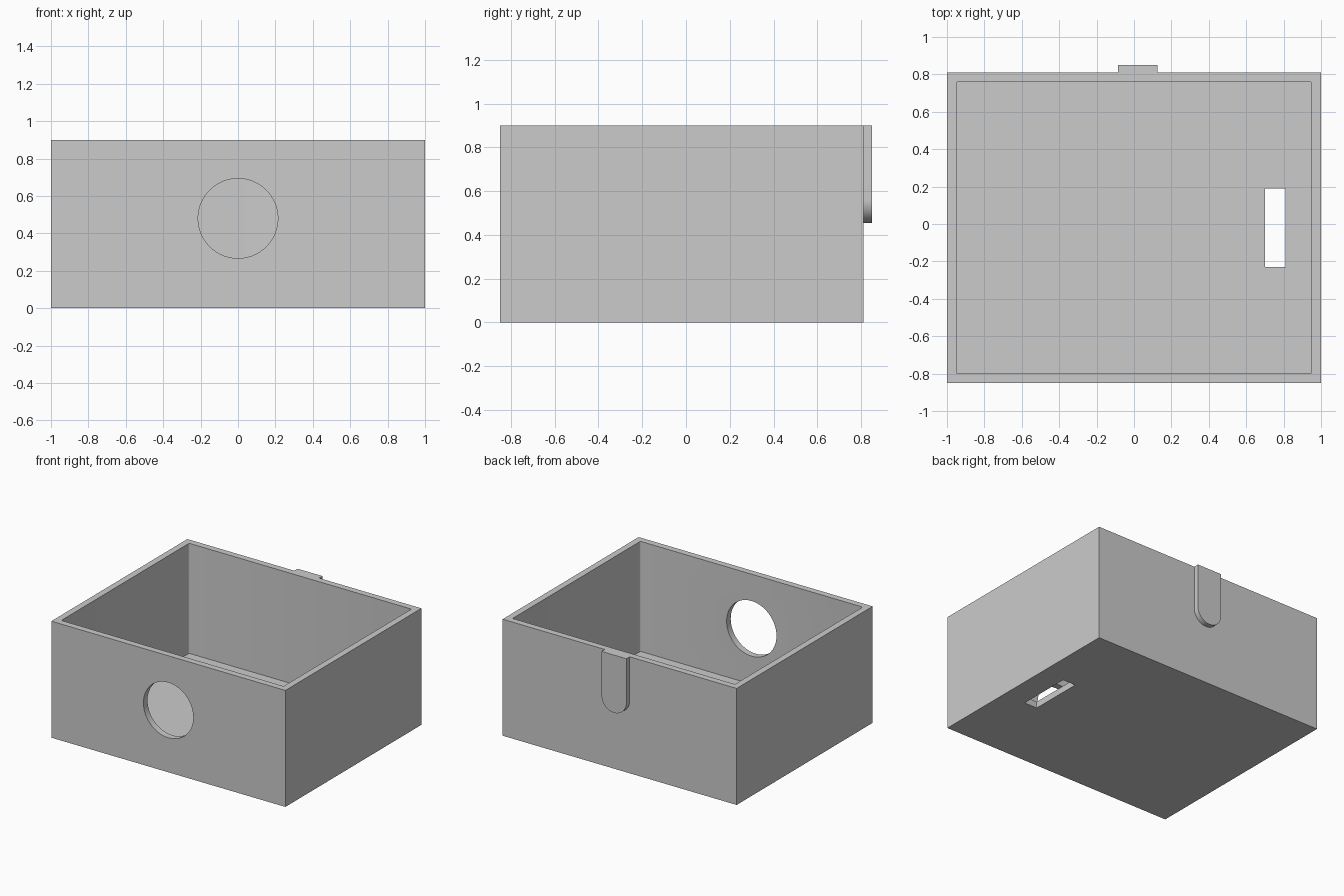
import bpy, math
from mathutils import Matrix

default = bpy.data.objects.get("Cube")
if default:
    bpy.data.objects.remove(default, do_unlink=True)

grey = bpy.data.materials.new("light grey plastic")
grey.use_nodes = True
colour = (0.6, 0.6, 0.6, 1)
grey.diffuse_color = colour
grey.node_tree.nodes["Principled BSDF"].inputs["Base Color"].default_value = colour

WALL, HEIGHT = 0.05, 0.9
FRONT, BACK = -0.85, 0.81


def block(name, low, high):
    """Axis-aligned block between two opposite corners."""
    bpy.ops.mesh.primitive_cube_add(size=1)
    ob = bpy.context.object
    ob.name = name
    size = [h - l for l, h in zip(low, high)]
    centre = [(h + l) / 2 for l, h in zip(low, high)]
    ob.data.transform(Matrix.Translation(centre) @ Matrix.Diagonal((*size, 1)))
    ob.data.materials.append(grey)
    return ob


def cylinder_y(name, x, z, radius, y0, y1):
    """Round bar running front to back."""
    bpy.ops.mesh.primitive_cylinder_add(vertices=96, radius=radius, depth=y1 - y0)
    ob = bpy.context.object
    ob.name = name
    turn = Matrix.Rotation(math.pi / 2, 4, 'X')
    ob.data.transform(Matrix.Translation((x, (y0 + y1) / 2, z)) @ turn)
    ob.data.materials.append(grey)
    return ob


def apply(ob, modifier):
    bpy.ops.object.select_all(action='DESELECT')
    bpy.context.view_layer.objects.active = ob
    ob.select_set(True)
    bpy.ops.object.modifier_apply(modifier=modifier.name)


def combine(ob, other, operation):
    """Boolean with a helper, which is then removed."""
    mod = ob.modifiers.new("boolean", 'BOOLEAN')
    mod.operation, mod.object, mod.solver = operation, other, 'EXACT'
    other.hide_render = True
    apply(ob, mod)
    bpy.data.objects.remove(other, do_unlink=True)


# Open-topped box with slightly rounded inner corners
box = block("box_body", (-1, FRONT, 0), (1, BACK, HEIGHT))
cavity = block("cavity_cutter", (-1 + WALL, FRONT + WALL, WALL),
               (1 - WALL, BACK - WALL, HEIGHT + 0.2))
upright = cavity.data.attributes.new("bevel_weight_edge", 'FLOAT', 'EDGE')
for edge in cavity.data.edges:
    a, b = (cavity.data.vertices[i].co for i in edge.vertices)
    upright.data[edge.index].value = float(abs(a.z - b.z) > 0.1)
rounding = cavity.modifiers.new("rounding", 'BEVEL')
rounding.limit_method, rounding.width, rounding.segments = 'WEIGHT', 0.01, 3
apply(cavity, rounding)
combine(box, cavity, 'DIFFERENCE')

# Round hole through the front wall and slot through the floor
combine(box, cylinder_y("hole_cutter", 0, 0.48, 0.213, FRONT - 0.1, FRONT + 0.2), 'DIFFERENCE')
combine(box, block("slot_cutter", (0.7, -0.23, -0.1), (0.81, 0.19, 0.2)), 'DIFFERENCE')

# Round-ended tab on the back wall
TAB_X, TAB_R, TAB_Z = 0.02, 0.106, 0.56
tab = block("back_tab", (TAB_X - TAB_R, BACK, TAB_Z), (TAB_X + TAB_R, 0.85, HEIGHT))
combine(tab, cylinder_y("tab_end", TAB_X, TAB_Z, TAB_R, BACK, 0.85), 'UNION')

# Smooth the curved faces, keep the corners sharp
bpy.ops.object.select_all(action='DESELECT')
for ob in (box, tab):
    ob.select_set(True)
bpy.context.view_layer.objects.active = box
bpy.ops.object.shade_smooth_by_angle(angle=math.radians(35))
